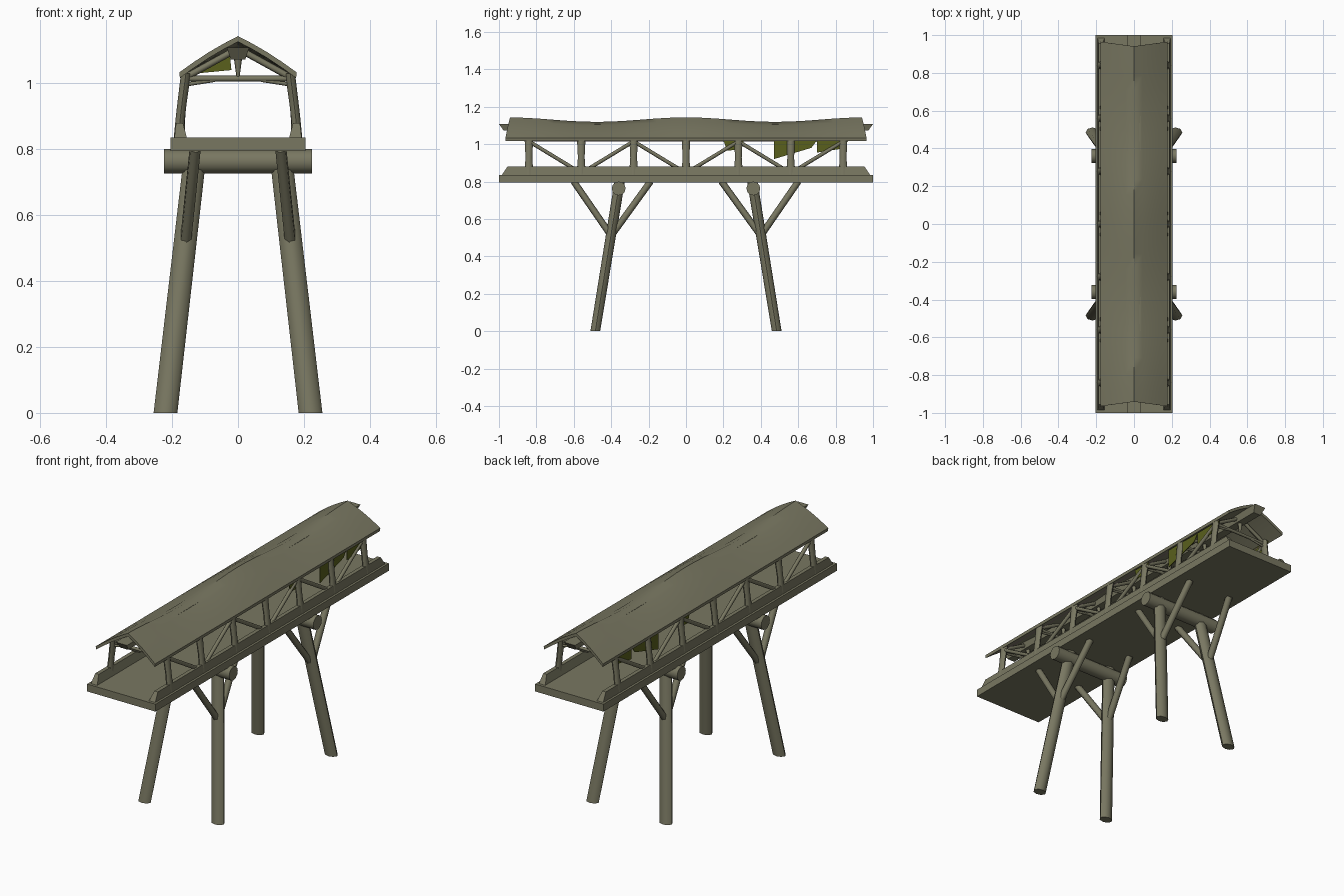
import bpy, bmesh, math
from mathutils import Vector, Matrix

if "Cube" in bpy.data.objects:
    bpy.data.objects.remove(bpy.data.objects["Cube"])


def material(name, rgb):
    m = bpy.data.materials.new(name)
    m.diffuse_color = (*rgb, 1)
    m.use_nodes = True
    m.node_tree.nodes["Principled BSDF"].inputs["Base Color"].default_value = m.diffuse_color
    return m


WOOD = material("weathered wood", (0.19, 0.185, 0.12))
CLOTH = material("moss green", (0.10, 0.115, 0.012))
CORD = material("pale pink", (0.75, 0.50, 0.62))


def finish(name, bm, mat=WOOD, smooth=None):
    bmesh.ops.recalc_face_normals(bm, faces=bm.faces[:])
    me = bpy.data.meshes.new(name)
    bm.to_mesh(me)
    bm.free()
    me.materials.append(mat)
    ob = bpy.data.objects.new(name, me)
    bpy.context.collection.objects.link(ob)
    if smooth:
        bpy.ops.object.select_all(action='DESELECT')
        ob.select_set(True)
        bpy.context.view_layer.objects.active = ob
        bpy.ops.object.shade_smooth_by_angle(angle=math.radians(smooth))
    return ob


def loft(bm, rings):
    """Skin a list of equal-length point rings and cap both ends."""
    vs = [[bm.verts.new(p) for p in r] for r in rings]
    n = len(vs[0])
    for a, b in zip(vs, vs[1:]):
        for i in range(n):
            bm.faces.new((a[i], a[(i + 1) % n], b[(i + 1) % n], b[i]))
    bm.faces.new(vs[0])
    bm.faces.new(vs[-1])


def pole(bm, a, b, r, sides=8):
    a, b = Vector(a), Vector(b)
    d = b - a
    mat = Matrix.Translation((a + b) / 2) @ d.to_track_quat('Z', 'Y').to_matrix().to_4x4()
    bmesh.ops.create_cone(bm, cap_ends=True, segments=sides, radius1=r, radius2=r,
                          depth=d.length, matrix=mat)


def oval(x, y, z, rx, ry, n=8):
    return [(x + rx * math.cos(math.tau * i / n), y + ry * math.sin(math.tau * i / n), z)
            for i in range(n)]


SIDES = (-1, 1)
POSTS = [0.28 * i for i in range(-3, 4)]

# deck
bm = bmesh.new()
bmesh.ops.create_cube(bm, size=1, matrix=Matrix.Translation((0, 0, 0.815))
                      @ Matrix.Diagonal((0.41, 2, 0.04, 1)))
finish("deck", bm)

# cross beams under the deck
bm = bmesh.new()
for sy in SIDES:
    pole(bm, (-0.225, sy * 0.36, 0.763), (0.225, sy * 0.36, 0.763), 0.037, 12)
finish("cross_beams", bm, smooth=40)

# splayed legs
bm = bmesh.new()
for sx in SIDES:
    for sy in SIDES:
        loft(bm, [oval(sx * 0.22, sy * 0.485, 0, 0.036, 0.026),
                  oval(sx * 0.128, sy * 0.355, 0.797, 0.034, 0.028)])
finish("legs", bm, smooth=50)

# forked braces from the legs to the deck
bm = bmesh.new()
for sx in SIDES:
    for sy in SIDES:
        for y in (0.19, 0.60):
            pole(bm, (sx * 0.16, sy * 0.40, 0.51), (sx * 0.13, sy * y, 0.80), 0.018, 6)
finish("leg_braces", bm, smooth=65)

# curb rails with sloping ends
bm = bmesh.new()
for s in SIDES:
    loft(bm, [[(s * 0.155, y0, 0.834), (s * 0.193, y0, 0.834),
               (s * 0.188, y1, 0.88), (s * 0.167, y1, 0.88)]
              for y0, y1 in ((-0.985, -0.955), (0.985, 0.955))])
finish("curb_rails", bm)

# roof posts, flared at the foot
bm = bmesh.new()
for s in SIDES:
    for y in POSTS:
        loft(bm, [oval(s * 0.177, y, 0.834, 0.018, 0.029),
                  oval(s * 0.176, y, 0.885, 0.014, 0.021),
                  oval(s * 0.171, y, 0.93, 0.014, 0.018),
                  oval(s * 0.158, y, 1.03, 0.015, 0.023)])
finish("posts", bm, smooth=50)

# zigzag side struts
bm = bmesh.new()
for s in SIDES:
    for i, (a, b) in enumerate(zip(POSTS, POSTS[1:])):
        lo, hi = (b, a) if i % 2 == 0 else (a, b)
        pole(bm, (s * 0.173, lo, 0.845), (s * 0.16, hi, 1.015), 0.010, 6)
finish("side_struts", bm, smooth=65)

# ties across the roof with corner brackets
bm = bmesh.new()
for y in POSTS:
    pole(bm, (-0.16, y, 1.014), (0.16, y, 1.014), 0.009, 6)
    for s in SIDES:
        pole(bm, (s * 0.152, y, 0.997), (s * 0.07, y, 1.01), 0.006, 6)
        pole(bm, (s * 0.155, y, 1.02), (s * 0.01, y, 1.10), 0.010, 6)
finish("roof_ties", bm, smooth=65)

# tapered king posts
bm = bmesh.new()
for y in POSTS:
    loft(bm, [oval(0, y, 1.02, 0.005, 0.005, 6), oval(0, y, 1.08, 0.013, 0.013, 6)])
finish("king_posts", bm, smooth=65)

# ridge beam with slanted ends
bm = bmesh.new()
loft(bm, [[(-0.022, s * 0.975, 1.072), (0.022, s * 0.975, 1.072),
           (0.034, s, 1.108), (-0.034, s, 1.108)] for s in SIDES])
finish("ridge_beam", bm)


# roof shell with a gently waving ridge
def ridge(y):
    return 1.131 + 0.012 * math.cos(math.tau * y / 0.98)


def roof_ring(y):
    top, low = [], []
    h = ridge(y)
    for i in range(-4, 5):
        t = abs(i) / 4
        yy = y * (0.975 + 0.025 * t)
        z = h + (1.033 - h) * t + 0.006 * math.sin(math.pi * t)
        x = 0.178 * i / 4
        top.append((x, yy, z))
        low.append((x * 0.99, yy, z - 0.017))
    return top + low[::-1]


bm = bmesh.new()
loft(bm, [roof_ring(-0.965 + 1.93 * i / 24) for i in range(25)])
finish("roof", bm, smooth=50)

# ragged cloths hanging from the eaves
CLOTHS = (((0.20, 1.02), (0.22, 0.965), (0.29, 0.972), (0.31, 1.02)),
          ((0.47, 1.02), (0.47, 0.92), (0.67, 0.98), (0.70, 1.02)),
          ((0.70, 1.02), (0.70, 0.955), (0.83, 0.975), (0.87, 1.02)))
bm = bmesh.new()
for s in SIDES:
    for shape in CLOTHS:
        loft(bm, [[(s * x, y, z) for y, z in shape] for x in (0.160, 0.164)])
finish("hanging_cloths", bm, CLOTH)

# cloth sheet strung under the left roof slope
bm = bmesh.new()
loft(bm, [[(-0.155, y, 1.027), (-0.025, y, 1.09), (-0.02, y, 1.04)] for y in (0.47, 0.475)])
finish("inner_cloth", bm, CLOTH)

# thin cords below the eaves
bm = bmesh.new()
for s in SIDES:
    pole(bm, (s * 0.16, -0.84, 1.013), (s * 0.16, 0.84, 1.013), 0.002, 4)
finish("eave_cords", bm, CORD)
